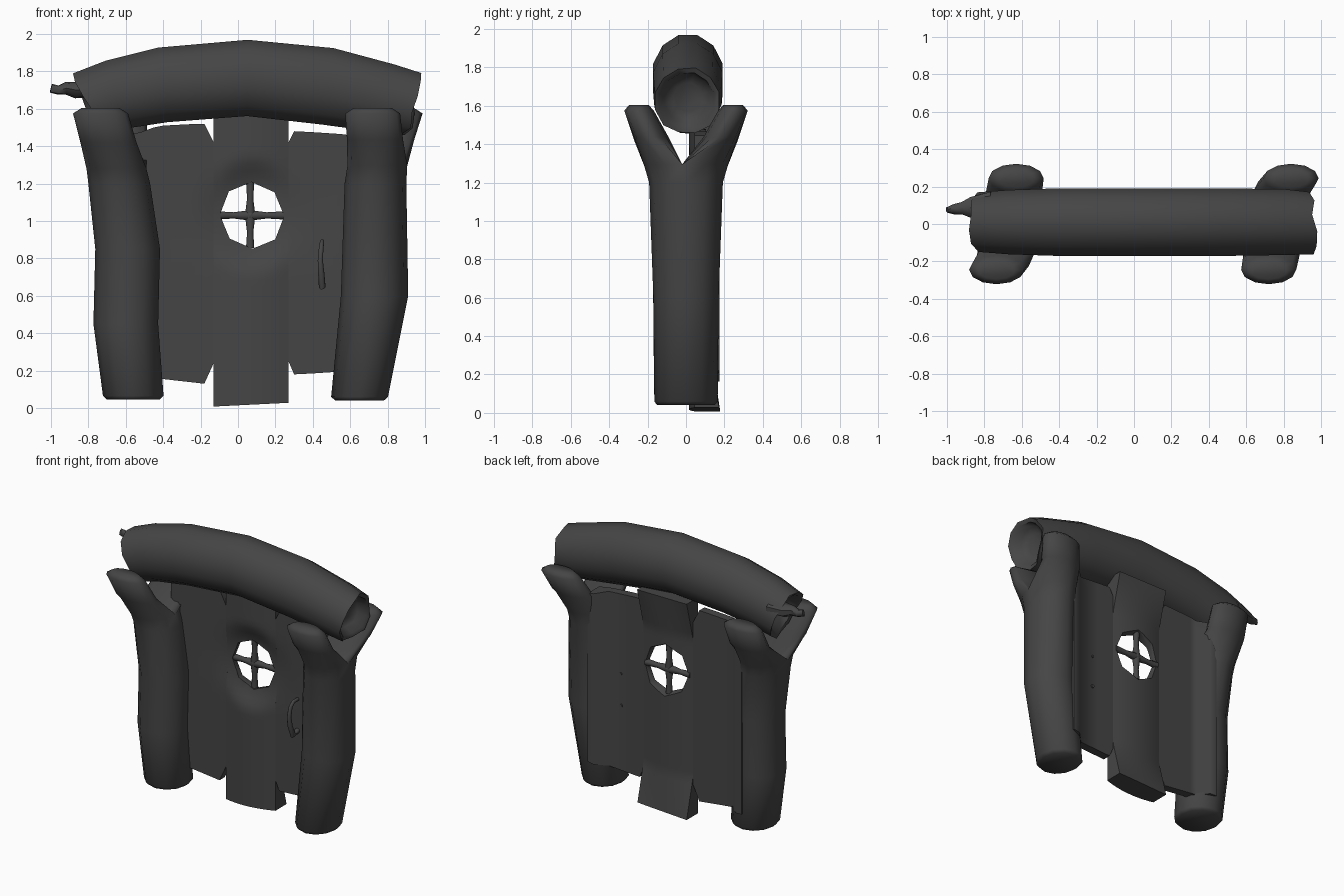
import bpy, bmesh, math, random
from mathutils import Vector

random.seed(4)
if "Cube" in bpy.data.objects:
    bpy.data.objects.remove(bpy.data.objects["Cube"])

COLOUR = (0.06, 0.06, 0.06, 1)
wood = bpy.data.materials.new("dark_wood")
wood.use_nodes = True
wood.diffuse_color = COLOUR
wood.node_tree.nodes["Principled BSDF"].inputs["Base Color"].default_value = COLOUR
X, Y = Vector((1, 0, 0)), Vector((0, 1, 0))


def smooth(obj, angle):
    bpy.ops.object.select_all(action="DESELECT")
    obj.select_set(True)
    bpy.context.view_layer.objects.active = obj
    bpy.ops.object.shade_smooth_by_angle(angle=math.radians(angle))


def finish(name, bm, angle=50):
    bmesh.ops.recalc_face_normals(bm, faces=bm.faces)
    mesh = bpy.data.meshes.new(name)
    bm.to_mesh(mesh)
    bm.free()
    mesh.materials.append(wood)
    obj = bpy.data.objects.new(name, mesh)
    bpy.context.collection.objects.link(obj)
    smooth(obj, angle)
    return obj


def skin(bm, loops):
    """Join neighbouring closed loops with quads."""
    for a, b in zip(loops, loops[1:]):
        for k in range(len(a)):
            n = (k + 1) % len(a)
            bm.faces.new((a[k], a[n], b[n], b[k]))


def tube(name, rings, side, sides=10, ragged=0):
    """Skin rings of (x, y, z, side radius, other radius); ragged ends are hollow."""
    bm = bmesh.new()
    centres = [Vector(r[:3]) for r in rings]
    loops = []
    for i, r in enumerate(rings):
        axis = (centres[min(i + 1, len(rings) - 1)] - centres[max(i - 1, 0)]).normalized()
        v = axis.cross(side).normalized()
        u = v.cross(axis)
        rough = ragged if i in (0, len(rings) - 1) else 0
        loop = []
        for k in range(sides):
            a = math.tau * (k + 0.5) / sides
            p = centres[i] + u * math.cos(a) * r[3] + v * math.sin(a) * r[4]
            loop.append(bm.verts.new(p + axis * random.uniform(-rough, rough)))
        loops.append(loop)
    skin(bm, loops)
    for loop, c, nxt in ((loops[0], centres[0], centres[1]),
                         (loops[-1], centres[-1], centres[-2])):
        cap = bm.faces.new(loop)
        if ragged:
            inward = (nxt - c).normalized()
            for scale, depth in ((0.84, 0.01), (0.85, 0.06), (0.6, 0.05)):
                cap = bmesh.ops.extrude_discrete_faces(bm, faces=[cap])["faces"][0]
                for vert in cap.verts:
                    vert.co = c + (vert.co - c) * scale + inward * depth
    return finish(name, bm)


def post(name, trunk, front, back):
    """One trunk of (x, z, x radius, y radius) that splits into two branches in y."""
    bm = bmesh.new()

    def ring(x, y, z, rx, ry):
        return [bm.verts.new((x + rx * math.cos(math.tau * k / 12),
                              y + ry * math.sin(math.tau * k / 12), z)) for k in range(12)]

    loops = [ring(x, 0, z, rx, ry) for x, z, rx, ry in trunk]
    skin(bm, loops)
    bm.faces.new(loops[0])
    fork = loops[-1]
    x, z, rx, _ = trunk[-1]
    saddle = [bm.verts.new((x + rx * math.cos(math.tau * k / 12), -.02, z)) for k in range(1, 6)]
    fork[0].co.y = fork[6].co.y = -.02
    bases = {-1: [fork[0]] + saddle + fork[6:], 1: fork[:7] + saddle[::-1]}
    for s, top in ((-1, front), (1, back)):
        mid = (x + top) / 2
        branch = [bases[s], ring(mid, s * .18, z + .14, .15, .09),
                  ring(top, s * .245, 1.575, .147, .077), ring(top, s * .245, 1.605, .1, .05)]
        skin(bm, branch)
        bm.faces.new(branch[-1])
    return finish(name, bm, 75)


# Forked posts
post("right_post", [(-.56, .045, .14, .15), (-.56, .065, .162, .165), (-.6, .45, .173, .17),
                    (-.59, .85, .173, .172), (-.635, 1.2, .165, .192),
                    (-.65, 1.28, .16, .215)], -.735, -.63)
post("left_post", [(.65, .04, .13, .15), (.65, .06, .152, .165), (.73, .6, .18, .17),
                   (.735, 1.2, .165, .192), (.745, 1.295, .16, .22)], .72, .84)

# Arched lintel log with broken hollow ends
tube("lintel_log",
     [(-.81, .01, 1.625, .165, .185), (-.66, .01, 1.675, .178, .195), (-.4, .01, 1.728, .187, .208),
      (.05, .01, 1.765, .187, .211), (.48, .01, 1.72, .187, .214),
      (.8, .01, 1.655, .182, .192), (.935, .005, 1.625, .172, .178)], Y, 12, ragged=.024)
tube("lintel_splinter",
     [(-.76, .1, 1.71, .08, .05), (-.87, .09, 1.7, .06, .045), (-.92, .085, 1.71, .035, .035),
      (-.96, .08, 1.7, .03, .025), (-1, .075, 1.71, .015, .025)], Y, 7)

# Door boards: thin panels, thicker at the outer edges and at the middle board's ends
WX, WZ = .075, 1.03


def ease(value, low, high):
    t = min(max((value - low) / (high - low), 0), 1)
    return t * t * (3 - 2 * t)


def near_window(x, z):
    return 1 - ease(math.hypot(x - WX, z - WZ), .15, .33)


def side_depth(x, z):
    return .045 + .03 * near_window(x, z), .105 + .07 * ease(abs(x - .05), .5, .57)


def centre_depth(x, z):
    bow = 1 - min(abs(x - .07) / .2, 1) ** 2
    near = near_window(x, z)
    ends = max((.29 - z) / .28, (z - 1.3) / .28, 0)
    front = .045 - .03 * bow * (1 - near) + .03 * near
    back = .105 + .03 * bow
    return front, back + (.178 - back) * ends


def rim(g):
    """Boundary of a grid of columns, in order."""
    bottom, top = [c[0] for c in g], [c[-1] for c in g]
    return bottom + g[-1][1:-1] + top[::-1] + g[0][-2:0:-1]


def board(name, columns, rows, depth):
    """Panel from (x, bottom, top) columns, divided into equal rows."""
    bm = bmesh.new()
    grids = ([], [])
    for x, low, high in columns:
        heights = [low + (high - low) * t / rows for t in range(rows + 1)]
        for which, grid in enumerate(grids):
            grid.append([bm.verts.new((x, depth(x, z)[which], z)) for z in heights])
    for g in grids:
        for a, b in zip(g, g[1:]):
            for k in range(rows):
                bm.faces.new((a[k], a[k + 1], b[k + 1], b[k]))
    skin(bm, [rim(g) for g in grids])
    return finish(name, bm)


board("door_board_right",
      [(-.57, .165, 1.465), (-.52, .163, 1.475), (-.45, .16, 1.5), (-.4, .155, 1.51),
       (-.25, .138, 1.518), (-.18, .13, 1.52), (-.13, .24, 1.42)], 20, side_depth)
board("door_board_left",
      [(.27, .25, 1.42), (.3, .18, 1.48), (.4, .185, 1.475), (.55, .195, 1.465),
       (.62, .21, 1.455), (.67, .22, 1.445)], 20, side_depth)
centre = board("door_board_centre",
               [(-.13 + .4 * i / 12, .008 + .02 * i / 12, 1.58) for i in range(13)],
               40, centre_depth)

# Octagonal window opening
cutter = tube("window_cutter",
              [(WX, y, WZ, r, r * 1.05) for y, r in
               ((-.05, .171), (.1, .171), (.14, .185), (.25, .185))],
              Vector((math.cos(math.pi / 8), 0, math.sin(math.pi / 8))), 8)
cutter.hide_render = True
mod = centre.modifiers.new("window", "BOOLEAN")
mod.object = cutter
mod.solver = "EXACT"
bpy.context.view_layer.objects.active = centre
bpy.ops.object.modifier_apply(modifier=mod.name)
bpy.data.objects.remove(cutter)
smooth(centre, 50)

# Window cross bars, swelling where they meet
for name, d, side in (("window_bar_upright", Vector((0, 0, 1)), X),
                      ("window_bar_level", X, Y)):
    rings = []
    for t, r in ((-.175, .024), (-.09, .018), (0, .03), (.09, .018), (.185, .024)):
        rings.append((*(Vector((WX - .01, .1, WZ)) + d * t), r, r))
    tube(name, rings, side, 8)

# Bowed handle, with its ends pegged through the door
tube("door_handle",
     [(.45, .112, .66, .012, .012), (.45, .03, .66, .018, .02), (.45, -.01, .65, .019, .022),
      (.445, -.035, .72, .018, .018), (.44, -.04, .79, .015, .016), (.445, -.03, .86, .013, .014),
      (.45, -.005, .89, .012, .014), (.45, .03, .89, .012, .012), (.45, .112, .89, .01, .01)],
     X, 8)
